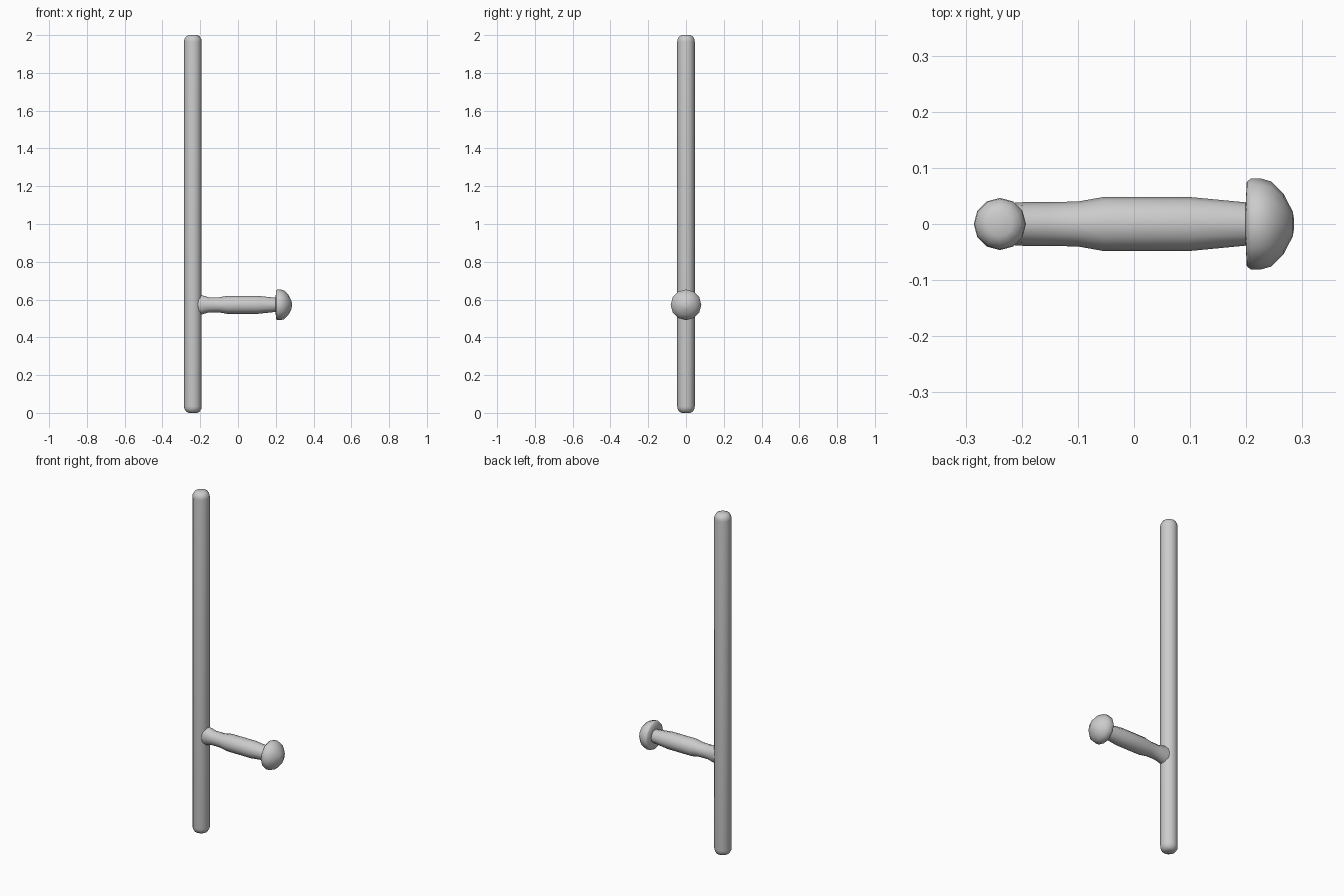
import bpy, bmesh, math
from mathutils import Matrix

if "Cube" in bpy.data.objects:
    bpy.data.objects.remove(bpy.data.objects["Cube"])

SIDES = 12


def lathe(name, rings, matrix, angle):
    """Skin capped rings of (height, radius_a, radius_b) along local z."""
    bm = bmesh.new()
    loops = []
    for h, ra, rb in rings:
        loops.append([bm.verts.new((ra * math.cos(2 * math.pi * i / SIDES),
                                    rb * math.sin(2 * math.pi * i / SIDES), h))
                      for i in range(SIDES)])
    for a, b in zip(loops, loops[1:]):
        for i in range(SIDES):
            j = (i + 1) % SIDES
            bm.faces.new((a[i], a[j], b[j], b[i]))
    bm.faces.new(loops[0][::-1])
    bm.faces.new(loops[-1])
    bm.transform(matrix)
    bmesh.ops.recalc_face_normals(bm, faces=bm.faces)
    mesh = bpy.data.meshes.new(name)
    bm.to_mesh(mesh)
    bm.free()
    obj = bpy.data.objects.new(name, mesh)
    bpy.context.collection.objects.link(obj)
    bpy.context.view_layer.objects.active = obj
    obj.select_set(True)
    bpy.ops.object.shade_smooth_by_angle(angle=math.radians(angle))
    obj.select_set(False)
    return obj


# Long shaft with rounded ends
end = [(0.0, 0.022), (0.007, 0.036), (0.022, 0.045), (0.035, 0.0465)]
profile = end + [(2 - h, r) for h, r in reversed(end)]
lathe("shaft", [(h, r, r) for h, r in profile],
      Matrix.Translation((-0.239, 0, 0)), 60)

# Side handle: local z points along +x, local x along -z, local y stays y
side = Matrix.Translation((0, 0, 0.572)) @ Matrix.Rotation(math.pi / 2, 4, 'Y')

# Grip, flared vertically where it joins the shaft
lathe("grip", [(-0.225, 0.053, 0.037), (-0.195, 0.052, 0.039),
               (-0.155, 0.040, 0.039), (-0.10, 0.040, 0.040),
               (-0.055, 0.048, 0.048), (0.10, 0.048, 0.048),
               (0.205, 0.037, 0.038)], side, 60)

# Domed knob on the handle end
knob = [(0.199, 0.036), (0.201, 0.075), (0.208, 0.081), (0.226, 0.081),
        (0.244, 0.076), (0.267, 0.053), (0.283, 0.022), (0.285, 0.010)]
lathe("knob", [(h, r, r) for h, r in knob], side, 60)
